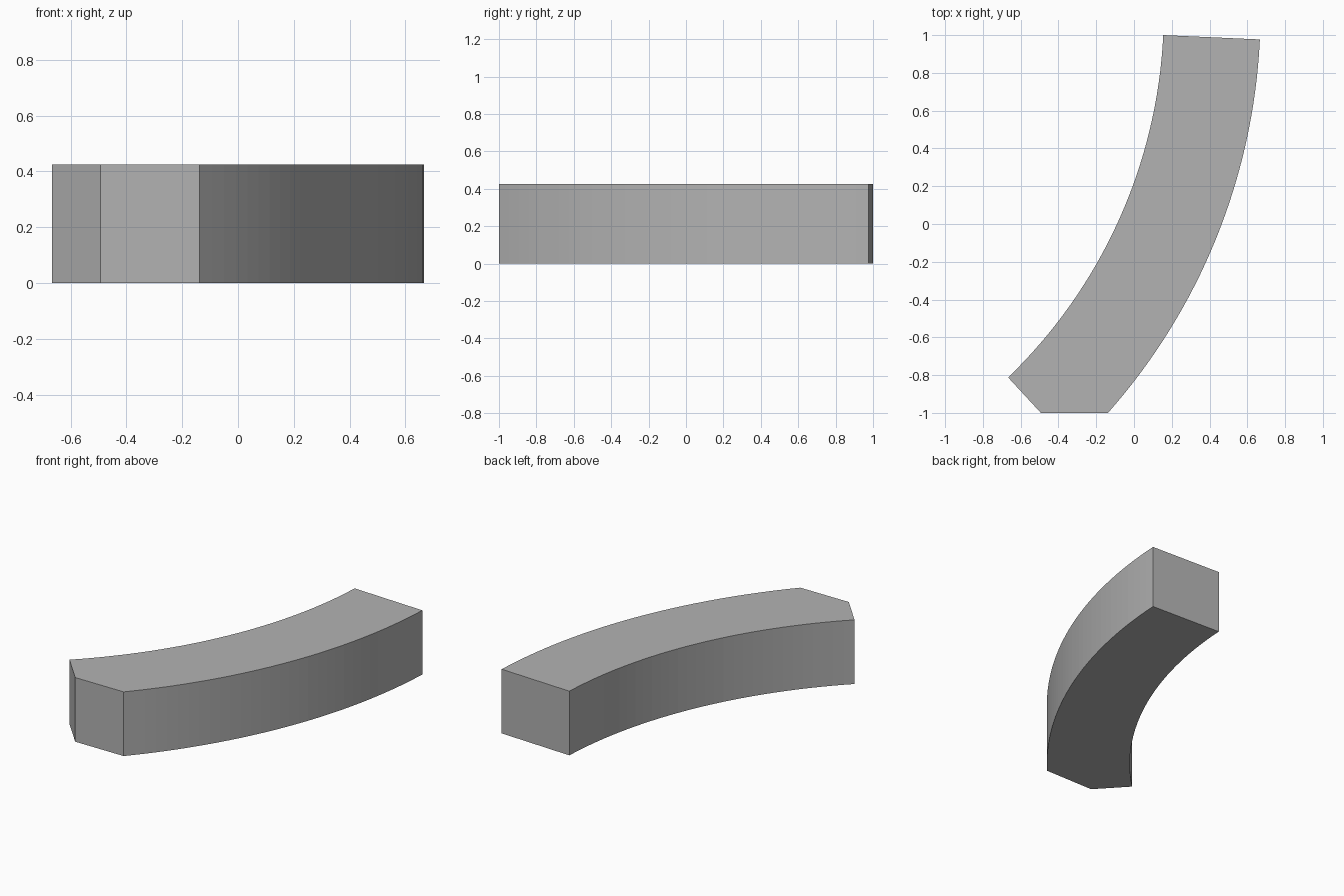
import bpy
import bmesh
from math import cos, sin, radians

cube = bpy.data.objects.get("Cube")
if cube:
    bpy.data.objects.remove(cube, do_unlink=True)

CENTRE_X, CENTRE_Y = -2.542, 1.13
HEIGHT = 0.425
STEPS = 32


def arc(radius, start, end):
    """Points on a horizontal arc about the bend centre, angles in degrees."""
    angles = [radians(start + (end - start) * i / STEPS) for i in range(STEPS + 1)]
    return [(CENTRE_X + radius * cos(a), CENTRE_Y + radius * sin(a), 0) for a in angles]


# Plain grey material
grey = bpy.data.materials.new("plain_grey")
grey.use_nodes = True
colour = (0.45, 0.45, 0.45, 1)
grey.diffuse_color = colour
grey.node_tree.nodes["Principled BSDF"].inputs["Base Color"].default_value = colour

# Plan outline: outer arc, clipped corner, inner arc
outer = arc(3.212, -41.54, -2.73)
inner = arc(2.70, -2.76, -46.0)
outline = outer + inner + [(-0.493, -1, 0)]

# Extrude the outline into the curved block
bm = bmesh.new()
base = bm.faces.new([bm.verts.new(p) for p in outline])
top = bmesh.ops.extrude_face_region(bm, geom=[base], use_keep_orig=True)
top_verts = [v for v in top["geom"] if isinstance(v, bmesh.types.BMVert)]
bmesh.ops.translate(bm, verts=top_verts, vec=(0, 0, HEIGHT))
bmesh.ops.recalc_face_normals(bm, faces=bm.faces)

mesh = bpy.data.meshes.new("curved_block")
bm.to_mesh(mesh)
bm.free()
mesh.materials.append(grey)
block = bpy.data.objects.new("curved_block", mesh)
bpy.context.collection.objects.link(block)
